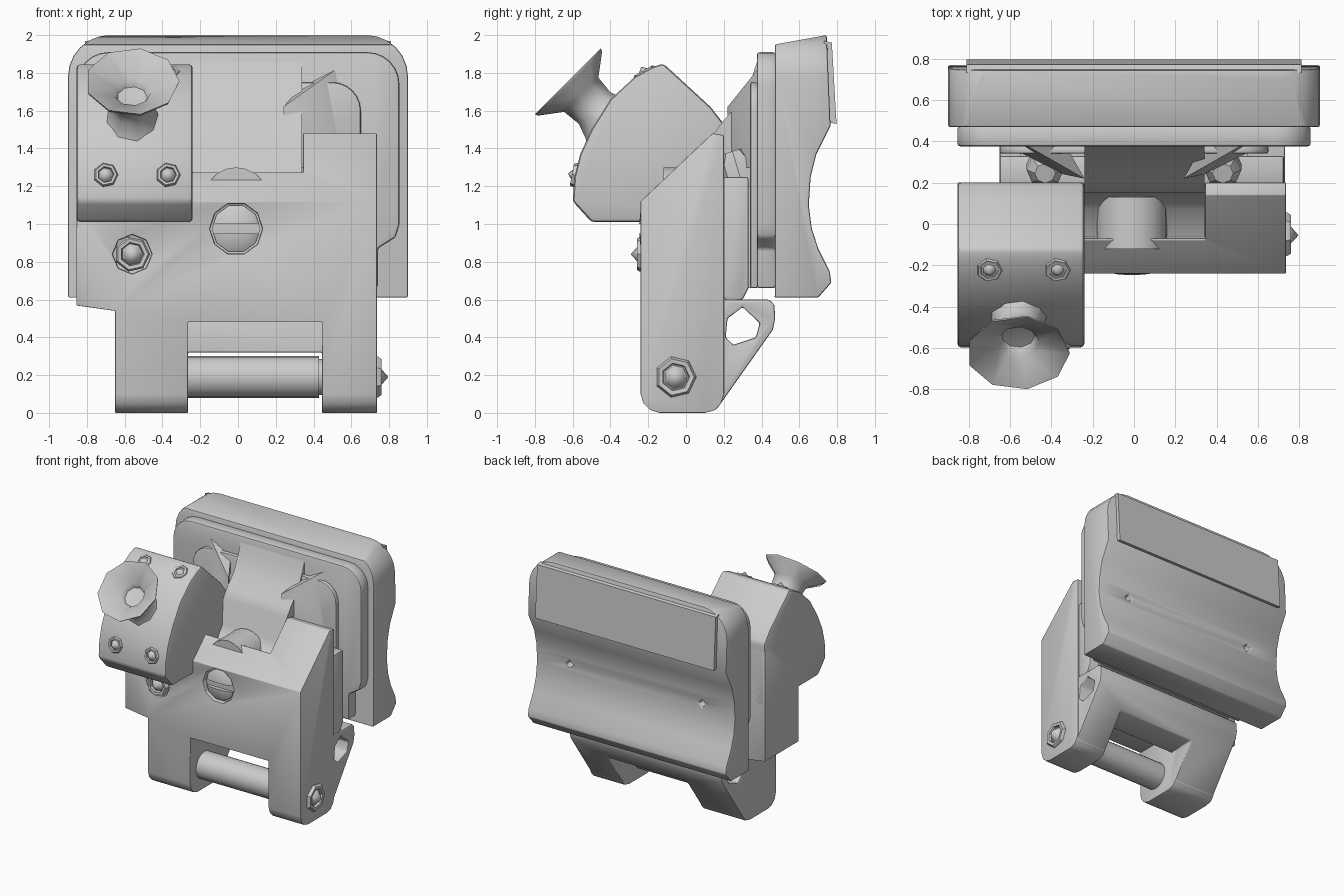
import bpy, bmesh
from math import sin, cos, pi
from mathutils import Vector

if "Cube" in bpy.data.objects:
    bpy.data.objects.remove(bpy.data.objects["Cube"])


def make(name, bm):
    bmesh.ops.recalc_face_normals(bm, faces=bm.faces)
    me = bpy.data.meshes.new(name)
    bm.to_mesh(me)
    bm.free()
    ob = bpy.data.objects.new(name, me)
    bpy.context.collection.objects.link(ob)
    return ob


def prism(name, pts, axis, a, b):
    """Extrude a (y,z) outline along x, or an (x,z) outline along y."""
    bm = bmesh.new()
    put = (lambda p, t: (t, p[0], p[1])) if axis == 'x' else (lambda p, t: (p[0], t, p[1]))
    f = bm.faces.new([bm.verts.new(put(p, a)) for p in pts])
    new = bmesh.ops.extrude_face_region(bm, geom=[f], use_keep_orig=True)['geom']
    shift = Vector(put((0, 0), b - a))
    bmesh.ops.translate(bm, vec=shift, verts=[g for g in new if isinstance(g, bmesh.types.BMVert)])
    return make(name, bm)


def box(name, x0, x1, y0, y1, z0, z1):
    return prism(name, [(y0, z0), (y1, z0), (y1, z1), (y0, z1)], 'x', x0, x1)


def lathe(name, prof, n, origin, direction, scale=1.0):
    """Spin (radius, height) points around an axis."""
    bm = bmesh.new()
    vs = [bm.verts.new((r * scale, 0, t * scale)) for r, t in prof]
    es = [bm.edges.new(e) for e in zip(vs, vs[1:])]
    bmesh.ops.spin(bm, geom=vs + es, cent=(0, 0, 0), axis=(0, 0, 1), angle=2 * pi, steps=n)
    bmesh.ops.remove_doubles(bm, verts=bm.verts, dist=1e-4)
    ob = make(name, bm)
    m = Vector(direction).to_track_quat('Z', 'Y').to_matrix().to_4x4()
    m.translation = origin
    ob.data.transform(m)
    return ob


def bake(ob, ops=(), bevel=0.0, angle=35):
    """Apply booleans and a bevel, then shade smooth with sharp edges."""
    for kind, other in ops:
        md = ob.modifiers.new(kind, 'BOOLEAN')
        md.operation, md.object, md.solver = kind, other, 'EXACT'
    if bevel:
        md = ob.modifiers.new('bevel', 'BEVEL')
        md.width, md.segments, md.limit_method = bevel, 2, 'ANGLE'
        md.angle_limit = 0.6
    dg = bpy.context.evaluated_depsgraph_get()
    me = bpy.data.meshes.new_from_object(ob.evaluated_get(dg))
    ob.modifiers.clear()
    ob.data = me
    for _, other in ops:
        bpy.data.objects.remove(other)
    bpy.ops.object.select_all(action='DESELECT')
    ob.select_set(True)
    bpy.context.view_layer.objects.active = ob
    bpy.ops.object.shade_smooth_by_angle(angle=angle * pi / 180)
    return ob


def arch(w, top, r, lower, n=6):
    """Symmetric outline with rounded top corners; lower = right side points, bottom up."""
    right = lower + [(w - r + r * cos(i * pi / 2 / n), top - r + r * sin(i * pi / 2 / n))
                     for i in range(n + 1)]
    return right + [(-x, z) for x, z in reversed(right)]


# Rear pad with concave back
pad = prism('rear_pad', [(0.47, 0.61), (0.7, 0.61), (0.77, 0.69), (0.76, 0.75), (0.7, 0.87),
                         (0.665, 0.98), (0.65, 1.1), (0.66, 1.25), (0.69, 1.37), (0.765, 1.52),
                         (0.745, 2.0), (0.47, 1.95)], 'x', -0.9, 0.9)
cuts = [('INTERSECT', prism('cut', arch(0.9, 2.0, 0.22, [(0.9, 0.61)]), 'y', 0.4, 0.9))]
for x in (-0.6, 0.6):
    cuts.append(('DIFFERENCE', lathe('cut', [(0, -0.05), (0.03, -0.04), (0.045, 0.1), (0, 0.1)],
                                     4, (x, 0.65, 1.15), (0, 1, 0))))
bake(pad, cuts, 0.018)
bake(prism('rear_grip_panel', [(0.74, 1.54), (0.797, 1.53), (0.772, 1.96), (0.73, 1.97)],
           'x', -0.81, 0.81))

# Plates in front of the pad
low = [(0.74, 0.66), (0.74, 0.87), (0.835, 0.93), (0.855, 1.0)]
bake(prism('mounting_plate', arch(0.855, 1.91, 0.17, low), 'y', 0.375, 0.475), bevel=0.015)
bake(prism('spacer_plate', arch(0.65, 1.75, 0.15, [(0.65, 0.66)]), 'y', 0.34, 0.38), bevel=0.01)

# Hinge block, throat and gussets joining the body to the plates
bake(prism('hinge_block', [(0.22, 0.59), (0.3, 0.6), (0.33, 0.66), (0.33, 1.25), (0.19, 1.25),
                           (0.19, 0.62)], 'x', -0.65, 0.725), bevel=0.01)
bake(box('hinge_core', -0.55, 0.55, 0.19, 0.36, 0.66, 1.2))
bake(prism('throat', [(0.38, 1.87), (0.35, 1.78), (0.29, 1.65), (0.2, 1.55), (0.15, 1.48),
                      (0.14, 1.27), (0.07, 1.17), (-0.06, 1.11), (-0.06, 1.0), (0.38, 1.0)],
           'x', -0.24, 0.34))
for s in (-1, 1):
    ribs = [(s * 0.33, 1.72), (s * 0.36, 1.3), (s * 0.62, 1.3), (s * 0.52, 1.82)]
    bm = bmesh.new()
    for x, z in ribs:
        bm.verts.new((x, 0.38, z))
    for z in (1.3, 1.62):
        bm.verts.new((s * 0.34, 0.24, z))
        bm.verts.new((s * 0.24, 0.22, z))
    bmesh.ops.convex_hull(bm, input=bm.verts)
    bake(make('gusset', bm))

# Main body: side profile crossed with the front outline
side = [(-0.24, 0.1), (-0.225, 0.05), (-0.19, 0.015), (-0.14, 0), (0.1, 0), (0.155, 0.015),
        (0.185, 0.05), (0.2, 0.1), (0.2, 1.47), (0.14, 1.48), (-0.24, 1.12)]
body = prism('main_body', side, 'x', -0.855, 0.735)
front = [(-0.9, 1.6), (-0.9, 0.575), (-0.65, 0.54), (-0.65, -0.1), (-0.265, -0.1), (-0.265, 0.48),
         (0.445, 0.48), (0.445, -0.1), (0.8, -0.1), (0.8, 1.6)]
bake(body, [('INTERSECT', prism('cut', front, 'y', -0.5, 0.5)),
            ('DIFFERENCE', box('cut', -0.24, 0.345, -0.07, 0.4, 1.05, 2)),
            ('DIFFERENCE', box('cut', -0.24, 0.345, -0.5, 0.4, 1.272, 2)),
            ('DIFFERENCE', lathe('cut', [(0, -0.05), (0.14, -0.05), (0.14, 0.1), (0, 0.1)],
                                 10, (-0.01, -0.24, 0.975), (0, -1, 0))),
            ('DIFFERENCE', lathe('cut', [(0, -0.05), (0.105, -0.05), (0.105, 0.1), (0, 0.1)],
                                 8, (-0.56, -0.24, 0.84), (0, -1, 0)))], 0.01)
bake(lathe('pivot_barrel', [(0, 0), (0.17, 0), (0.17, -0.25), (0, -0.25)], 20,
           (-0.01, -0.12, 1.13), (0, -1, 0)))

# Rear loop with its triangular eye, open around the pin
hook = prism('rear_loop', [(0.1, 0.0), (0.17, 0.03), (0.46, 0.44), (0.472, 0.5), (0.468, 0.575),
                           (0.44, 0.6), (0.15, 0.6)], 'x', -0.65, 0.73)
eye = [(0.21, 0.4), (0.22, 0.5), (0.3, 0.56), (0.39, 0.475), (0.37, 0.4), (0.25, 0.36)]
bake(hook, [('DIFFERENCE', prism('cut', eye, 'x', -1, 1)),
            ('DIFFERENCE', box('cut', -0.265, 0.445, -0.2, 0.6, -0.1, 0.32))], 0.01)
bake(lathe('hinge_pin', [(0, -0.3), (0.11, -0.3), (0.11, 0.43), (0.095, 0.43), (0.095, 0.5),
                         (0, 0.5)], 20, (0, -0.055, 0.19), (1, 0, 0)))

# Head with curved face
bake(prism('head', [(-0.12, 1.85), (-0.18, 1.83), (-0.27, 1.78), (-0.4, 1.66), (-0.5, 1.5),
                    (-0.56, 1.37), (-0.59, 1.25), (-0.6, 1.12), (-0.5, 1.01), (0.2, 1.01),
                    (0.2, 1.53), (0.13, 1.62)], 'x', -0.855, -0.24), bevel=0.02)

# Flared nozzle
bake(lathe('flared_nozzle', [(0, -0.13), (0.08, -0.12), (0.1, -0.08), (0.25, 0), (0.245, -0.015),
                             (0.13, -0.1), (0.12, -0.2), (0.15, -0.28), (0.19, -0.34), (0, -0.45)],
           9, (-0.56, -0.625, 1.755), (0, -1, 1)), angle=50)

# Bolts
bolt = [(0, -0.03), (0.065, -0.03), (0.065, 0.004), (0.058, 0.014), (0.044, 0.012),
        (0.04, -0.004), (0.028, 0.012), (0, 0.036)]
for x in (-0.7, -0.37):
    bake(lathe('head_bolt', bolt, 7, (x, -0.59, 1.26), (0, -0.98, 0.2)))
    bake(lathe('head_bolt', bolt, 7, (x, -0.22, 1.8), (0, -0.5, 0.87)))
bake(lathe('body_bolt', bolt, 7, (-0.56, -0.24, 0.84), (0, -1, 0), 1.45))
bake(lathe('pin_bolt', bolt, 7, (0.735, -0.055, 0.19), (1, 0, 0), 1.7))
for x in (-0.43, 0.43):
    bake(lathe('hinge_bolt', [(0, -0.1), (0.09, -0.1), (0.09, 0.06), (0.05, 0.12), (0, 0.12)],
               8, (x, 0.28, 1.27), (0, -0.3, 1)))

# Slotted screw set into the body
screw = lathe('slotted_screw', [(0, -0.06), (0.128, -0.06), (0.128, -0.02), (0.09, 0.002),
                                (0, 0.01)], 10, (-0.01, -0.24, 0.975), (0, -1, 0))
bake(screw, [('DIFFERENCE', box('cut', -0.3, 0.3, -0.4, -0.215, 0.95, 1.0))])
